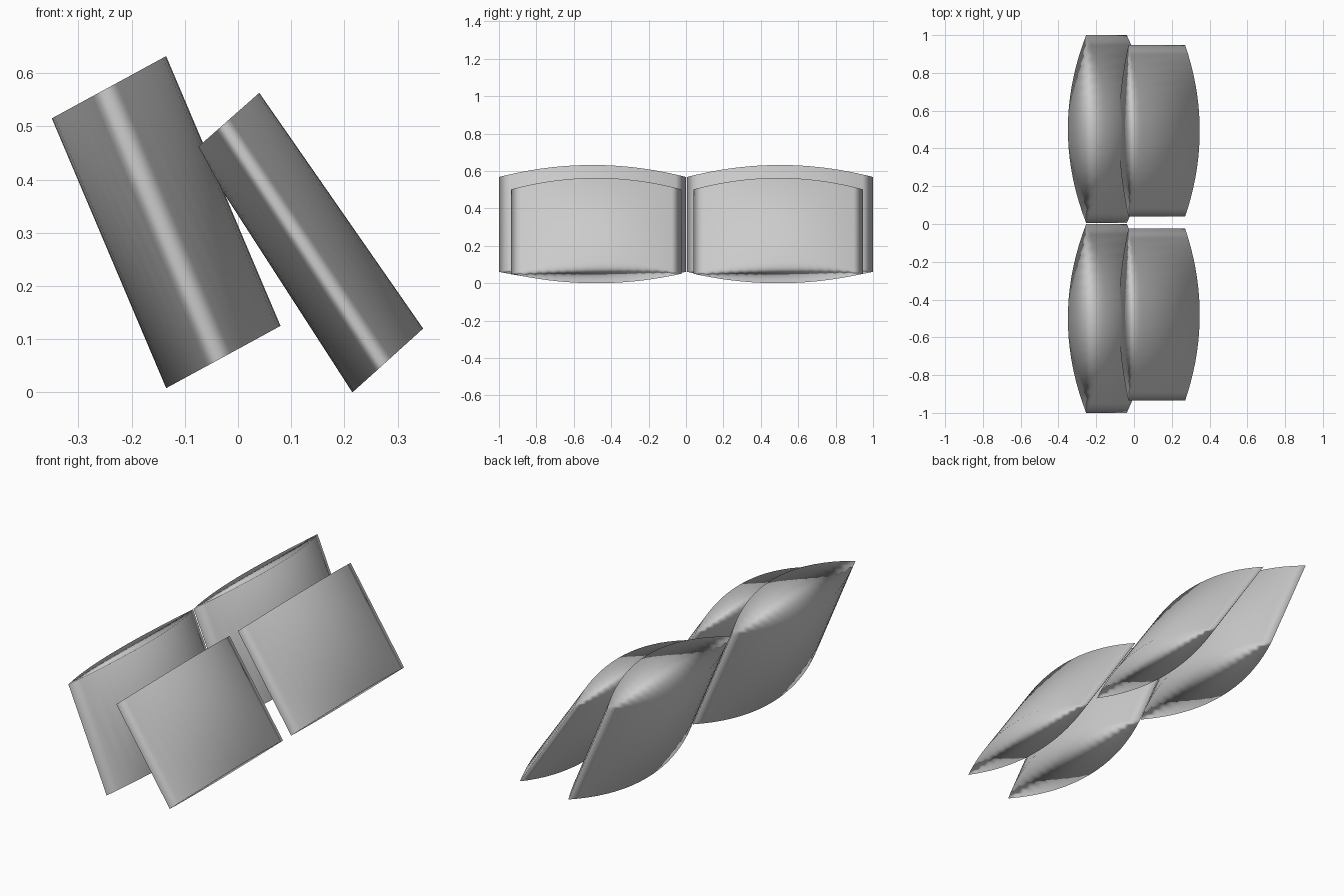
import bpy, bmesh
from mathutils import Vector

cube = bpy.data.objects.get("Cube")
if cube:
    bpy.data.objects.remove(cube, do_unlink=True)

# Plain upholstery fabric
fabric = bpy.data.materials.new("grey fabric")
fabric.use_nodes = True
grey = (0.6, 0.6, 0.6, 1)
fabric.diffuse_color = grey
fabric.node_tree.nodes["Principled BSDF"].inputs["Base Color"].default_value = grey

SEGMENTS = 18


def cushion(name, corners, seam, y0, y1):
    """Lens-shaped pillow: corners (x, z) are top back, top front, bottom front, bottom back."""
    tb, tf, bf, bb = [Vector((x, 0, z)) for x, z in corners]
    bm = bmesh.new()

    def ring_point(back, front, t, y):
        p = back.lerp(front, t)
        return bm.verts.new((p.x, y, p.z))

    # Rows across the width: top back, top front, bottom front, bottom back
    rows = []
    for i in range(SEGMENTS + 1):
        u = 2 * i / SEGMENTS - 1
        bulge = 1 - u * u
        y = y0 + (y1 - y0) * i / SEGMENTS
        lo = seam * (1 - bulge)
        hi = seam + (1 - seam) * bulge
        if i in (0, SEGMENTS):
            top, bottom = ring_point(tb, tf, seam, y), ring_point(bb, bf, seam, y)
            rows.append([top, top, bottom, bottom])
        else:
            rows.append([ring_point(tb, tf, lo, y), ring_point(tb, tf, hi, y),
                         ring_point(bb, bf, hi, y), ring_point(bb, bf, lo, y)])

    # Two bulging faces and two flat ends; they meet at a seam at each tip
    for a, b in zip(rows, rows[1:]):
        for j in range(4):
            k = (j + 1) % 4
            loop = list(dict.fromkeys([a[j], a[k], b[k], b[j]]))
            bm.faces.new(loop)
    bmesh.ops.recalc_face_normals(bm, faces=bm.faces[:])
    for face in bm.faces:
        face.smooth = True

    mesh = bpy.data.meshes.new(name)
    bm.to_mesh(mesh)
    bm.free()
    mesh.materials.append(fabric)
    obj = bpy.data.objects.new(name, mesh)
    bpy.context.collection.objects.link(obj)

    # Soft shading led by the large faces
    soft = obj.modifiers.new("soft shading", 'WEIGHTED_NORMAL')
    soft.mode = 'FACE_AREA'
    soft.weight = 50


# Leaning profiles of the two cushion sizes
large = [(-0.35, 0.515), (-0.135, 0.632), (0.08, 0.125), (-0.135, 0.008)]
small = [(-0.08, 0.457), (0.04, 0.563), (0.348, 0.12), (0.215, 0.0)]

cushion("large_cushion_front", large, 0.45, -1.0, 0.0)
cushion("large_cushion_back", large, 0.45, 0.005, 1.0)
cushion("small_cushion_front", small, 0.42, -0.935, -0.025)
cushion("small_cushion_back", small, 0.42, 0.04, 0.947)
